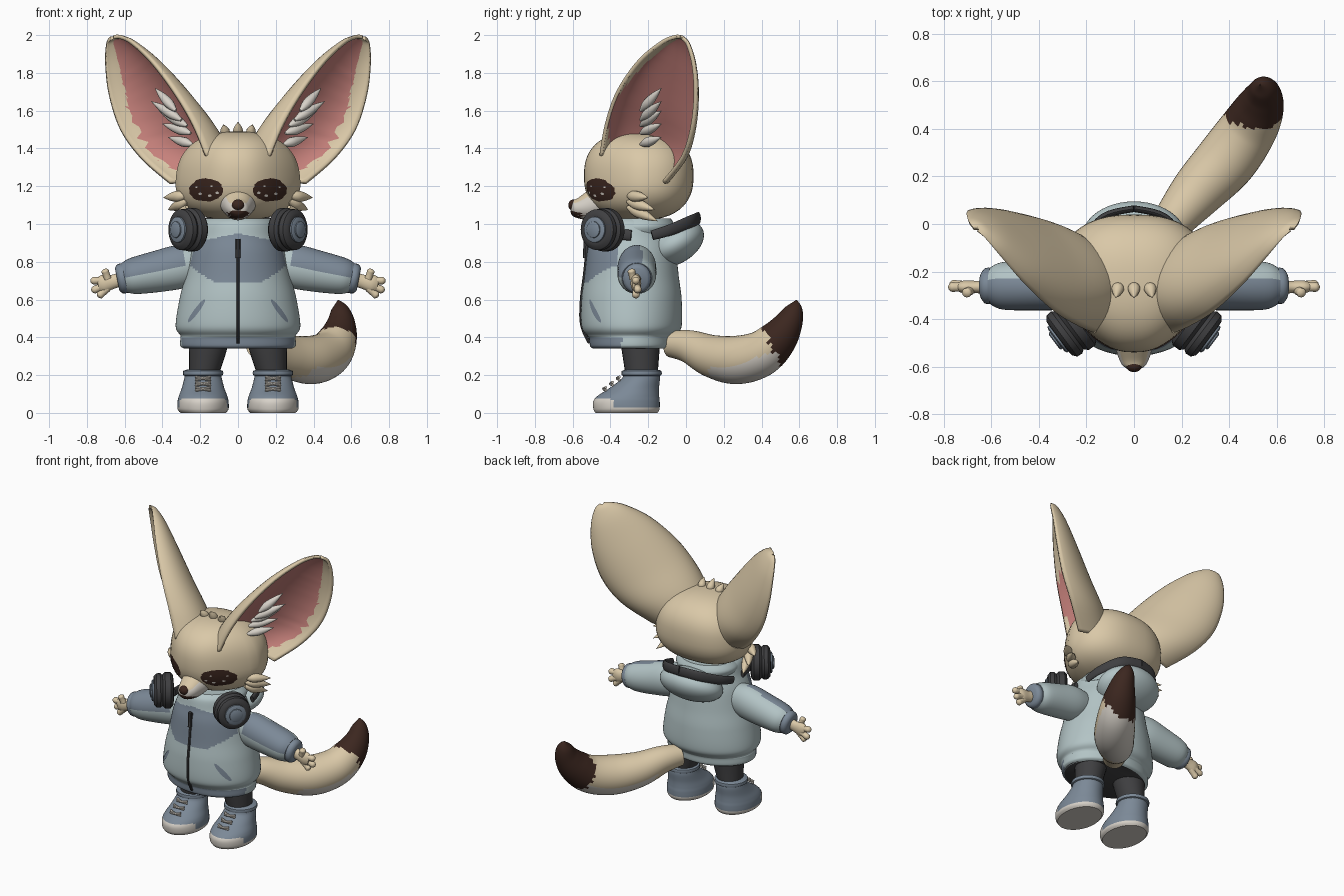
import bpy, bmesh, math, random
from mathutils import Vector
from mathutils.bvhtree import BVHTree

random.seed(4)
if "Cube" in bpy.data.objects:
    bpy.data.objects.remove(bpy.data.objects["Cube"])


def material(name, *rgb):
    m = bpy.data.materials.new(name)
    m.use_nodes = True
    m.diffuse_color = (*rgb, 1)
    for node in m.node_tree.nodes:
        if node.type == 'BSDF_PRINCIPLED':
            node.inputs["Base Color"].default_value = (*rgb, 1)
    return m


fur = material("sand fur", .7, .58, .39)
pink = material("ear pink", .57, .22, .2)
cream = material("cream fur", .68, .64, .58)
brown = material("dark brown", .045, .02, .014)
gray = material("charcoal", .05, .05, .053)
light = material("pale blue cloth", .45, .55, .56)
slate = material("slate blue cloth", .2, .25, .31)
made = []


def finish(name, bm, mats, rule=None, mirror=False, recalc=True):
    """Turn a bmesh into an object, colouring faces by a rule."""
    if recalc:
        bmesh.ops.recalc_face_normals(bm, faces=bm.faces)
    bm.normal_update()
    if rule:
        for f in bm.faces:
            f.material_index = int(rule(f.calc_center_median(), f.normal))
    me = bpy.data.meshes.new(name)
    bm.to_mesh(me)
    ob = bpy.data.objects.new(name, me)
    bpy.context.collection.objects.link(ob)
    for m in mats:
        me.materials.append(m)
    if mirror:
        ob.modifiers.new("Mirror", 'MIRROR').use_mirror_merge = False
    made.append(ob)
    return BVHTree.FromBMesh(bm)


def smooth(rows, steps):
    """Catmull-Rom interpolation of rows of numbers."""
    if steps < 2:
        return rows
    out = []
    for i in range(len(rows) - 1):
        a, b, c, d = (rows[max(0, min(len(rows) - 1, i + k))] for k in (-1, 0, 1, 2))
        for s in range(steps):
            t = s / steps
            out.append([q + .5 * t * (r - p + t * (2 * p - 5 * q + 4 * r - w + t * (3 * (q - r) + w - p)))
                        for p, q, r, w in zip(a, b, c, d)])
    return out + [rows[-1]]


def tube(name, rows, mats, rule=None, mirror=False, axis=None, ref=None, n=24, steps=5):
    """Loft elliptic rings given as (x, y, z, side radius, other radius)."""
    rows = [(*r, r[3]) if len(r) == 4 else r for r in rows]
    rows = smooth(rows, steps)
    pts = [Vector(r[:3]) for r in rows]
    whole = (pts[-1] - pts[0]).normalized()
    ref = Vector(ref) if ref else Vector((0, 1, 0) if abs(whole.z) > .8 else (0, 0, 1))
    bm = bmesh.new()
    rings = []
    for i, r in enumerate(rows):
        t = axis or (pts[min(i + 1, len(pts) - 1)] - pts[max(i - 1, 0)]).normalized()
        u = t.cross(ref).normalized()
        v = t.cross(u)
        angles = [math.tau * k / n for k in range(n)]
        rings.append([bm.verts.new(pts[i] + u * max(r[3], .001) * math.cos(a)
                                   + v * max(r[4], .001) * math.sin(a)) for a in angles])
    for a, b in zip(rings, rings[1:]):
        for k in range(n):
            j = (k + 1) % n
            bm.faces.new((a[k], a[j], b[j], b[k]))
    bm.faces.new(rings[0])
    bm.faces.new(rings[-1])
    return finish(name, bm, mats, rule, mirror)


def ball(name, centre, radii, mats, shape=None):
    bm = bmesh.new()
    bmesh.ops.create_uvsphere(bm, u_segments=48, v_segments=32, radius=1)
    for v in bm.verts:
        p = shape(v.co) if shape else v.co
        v.co = Vector(centre) + Vector(a * b for a, b in zip(p, radii))
    return finish(name, bm, mats)


def spike(name, base, tip, r, mat, mirror=True):
    a, b = Vector(base), Vector(tip)
    tube(name, [(*a.lerp(b, t), r * w) for t, w in ((0, .3), (.3, 1), (.65, .75), (1, .02))],
         [mat], mirror=mirror, n=10, steps=3)


def plate(name, surface, x, z, a, b, mat, turn=0, wave=0, lift=.004, mirror=True):
    """Thin painted patch laid on the front of a surface."""
    bm = bmesh.new()
    n, rings = 40, []

    def put(px, pz):
        hit = surface.ray_cast(Vector((px, -2, pz)), Vector((0, 1, 0)))[0]
        if hit is None:
            hit = surface.find_nearest(Vector((px, -.5, pz)))[0]
        return bm.verts.new(hit - Vector((0, lift, 0)))
    for k in range(1, 5):
        ring = []
        for i in range(n):
            t = math.tau * i / n
            s = k / 4 * (1 + random.uniform(-wave, wave))
            p, q = a * s * math.cos(t), b * s * math.sin(t)
            ring.append(put(x + p * math.cos(turn) - q * math.sin(turn),
                            z + p * math.sin(turn) + q * math.cos(turn)))
        rings.append(ring)
    mid = put(x, z)
    for i in range(n):
        j = (i + 1) % n
        bm.faces.new((mid, rings[0][i], rings[0][j]))
        for p, q in zip(rings, rings[1:]):
            bm.faces.new((p[i], q[i], q[j], p[j]))
    finish(name, bm, [mat], mirror=mirror, recalc=False)


# Head and face
def skull(v):
    x, y, z = (math.copysign(abs(c) ** .82, c) for c in v)
    return x * (1 - .38 * max(0, -y)) * (1 - .08 * z), y, z


head = ball("head", (0, -.25, 1.255), (.328, .29, .235), [fur], shape=skull)
muzzle = tube("muzzle", [(0, -.40, 1.15, .12, .1), (0, -.5, 1.105, .085, .085), (0, -.57, 1.085, .062, .054),
                         (0, -.6, 1.085, .042, .038), (0, -.61, 1.085, .01, .01)],
              [fur, cream], lambda c, n: n.z < .55 and c.z < 1.14, axis=Vector((0, -1, 0)), n=40)
ball("nose", (0, -.595, 1.1), (.034, .028, .03), [brown])
plate("mouth", muzzle, 0, 1.05, .068, .022, brown, wave=.06, mirror=False)
plate("eyes", head, .17, 1.18, .09, .06, brown, wave=.05)
for x, z, r in ((.11, 1.165, .009), (.15, 1.15, .01), (.2, 1.16, .009), (.22, 1.195, .006), (.14, 1.2, .006)):
    plate("eye_glint", head, x, z, r, r * .7, cream, lift=.008)
for x in (-.07, 0, .07):
    spike("crown_tuft", (x * .9, -.25, 1.465), (x * 1.1, -.31, 1.54 - abs(x) * .2), .026, fur, False)
for z, out, y, tip in ((1.15, .395, -.2, 1.14), (1.12, .37, -.165, 1.075), (1.09, .335, -.15, 1.015)):
    spike("cheek_tuft", (.27, -.31, z), (out, y, tip), .03, fur)

# Ears: curved shells between a front edge and a rear edge
front_edge = [(.17, -.45, 1.36), (.24, -.42, 1.53), (.34, -.36, 1.7), (.46, -.25, 1.86), (.565, -.13, 1.96),
              (.625, -.06, 1.99), (.66, -.03, 1.99)]
rear_edge = [(.36, -.12, 1.22), (.51, -.02, 1.35), (.62, .03, 1.5), (.68, .05, 1.68), (.7, .04, 1.84),
             (.695, .01, 1.95), (.675, -.02, 1.985)]
depths = [.24, .24, .2, .14, .08, .035, .012]
ear_rows = smooth([(*a, *b, d) for a, b, d in zip(front_edge, rear_edge, depths)], 6)
back = Vector((-.93, .37, 0))


def ear_shell(name, mat, rows, shrink=0, lining=False):
    bm = bmesh.new()
    n, grid = 24, []
    for r in rows:
        a, b = Vector(r[:3]), Vector(r[3:6])
        mid, half = (a + b) / 2, (b - a) / 2 * (1 - 2 * shrink)
        end = math.pi * (random.uniform(.84, .93) if lining else 1)
        grid.append([bm.verts.new(mid - half * math.cos(end * k / n)
                                  + back * max(r[6] - shrink, 0) * math.sin(end * k / n)) for k in range(n + 1)])
    for p, q in zip(grid, grid[1:]):
        for k in range(n):
            bm.faces.new((p[k], p[k + 1], q[k + 1], q[k]))
    bm.normal_update()
    if lining and sum(f.normal.dot(back) for f in bm.faces) > 0:
        bmesh.ops.reverse_faces(bm, faces=bm.faces)
    finish(name, bm, [mat], mirror=True, recalc=not lining)
    if not lining:
        solid = made[-1].modifiers.new("Thickness", 'SOLIDIFY')
        solid.thickness, solid.offset = .02, 0


ear_shell("ears", fur, ear_rows)
ear_shell("ear_linings", pink, ear_rows[:-4], .02, True)
for bx, bz, tx, tz in ((.33, 1.6, .44, 1.72), (.3, 1.55, .46, 1.65), (.27, 1.52, .42, 1.6),
                       (.25, 1.48, .4, 1.53), (.24, 1.42, .37, 1.46)):
    spike("ear_tuft", (bx, -.24, bz), (tx, -.13, tz), .026, cream)


# Jacket
def jacket_colour(c, n):
    x = abs(c.x)
    if n.z < -.9 and c.z < .36:
        return 2
    chest = .685 + .7 * max(0, x - .12) < c.z < .95 - .2 * x and c.y < -.36
    return chest or (c.z < .4 and c.y < -.34)


profile = [(.34, .285, .205), (.355, .305, .22), (.395, .305, .225), (.41, .305, .235), (.46, .33, .265), (.6, .31, .265),
           (.72, .28, .25), (.85, .25, .235), (.93, .22, .215), (1, .2, .2), (1.03, .17, .17)]
torso = tube("jacket_body", [(0, -.288, z, rx, ry) for z, rx, ry in profile], [light, slate, gray],
             jacket_colour, axis=Vector((0, 0, 1)), n=120, steps=12)
ball("hood", (0, -.06, .895), (.22, .155, .115), [light],
     shape=lambda v: (v.x, v.y, v.z + .4 * v.y))
tube("neck_collar", [(0, -.25, .95, .2, .18), (0, -.24, .99, .21, .18), (0, -.24, 1.03, .18, .16)],
     [light], axis=Vector((0, 0, 1)), n=40)
zip_path = [(0, torso.ray_cast(Vector((0, -2, z / 100)), Vector((0, 1, 0)))[0].y, z / 100, .009)
            for z in range(37, 97, 6)]
tube("zipper", zip_path, [gray], n=8, steps=2)
tube("zip_pull", [(0, -.532, .82, .014), (0, -.53, .92, .012)], [gray], n=8, steps=1)
plate("pockets", torso, .22, .54, .075, .013, slate, turn=-.93)

# Sleeves, cuffs and hands
tube("sleeves", [(.2, -.26, .79, .08, .09), (.3, -.26, .775, .1, .115), (.42, -.26, .75, .103, .11),
                 (.55, -.26, .725, .1, .097), (.6, -.26, .715, .08, .08)], [light, slate],
     lambda c, n: c.x > .29 and n.y < .25 and c.z > .825 - .19 * c.x, mirror=True, n=40)
tube("cuffs", [(.58, -.26, .718, .07, .076), (.6, -.26, .714, .075, .08), (.625, -.26, .709, .075, .078),
               (.64, -.26, .706, .055, .06)], [slate], mirror=True, steps=2)
tube("palms", [(.61, -.265, .71, .03, .038), (.66, -.265, .695, .026, .037), (.71, -.265, .685, .028, .047),
               (.74, -.265, .678, .018, .035)], [fur], mirror=True)
for y, z, tx, ty, tz in ((-.28, .71, .705, -.29, .755), (-.265, .7, .77, -.265, .7),
                         (-.26, .68, .765, -.255, .65), (-.265, .66, .735, -.265, .62)):
    tip = Vector((tx, ty, tz))
    root = Vector((.69, y, z))
    tube("finger", [(*root.lerp(tip, t), r) for t, r in ((0, .02), (.6, .019), (.95, .02), (1.1, .011), (1.15, .002))],
         [fur], mirror=True, n=12, steps=3)

# Headphones resting round the neck
facing = Vector((.8, -.6, 0))
centre = Vector((.275, -.45, .97))


def cup(name, steps, mat):
    tube(name, [(*(centre + facing * d), r) for d, r in steps], [mat], mirror=True, axis=facing, n=32, steps=1)


cup("ear_cushions", ((-.075, .07), (-.07, .1), (-.055, .115), (-.02, .115), (-.005, .1)), gray)
cup("ear_cups", ((-.01, .095), (.01, .11), (.035, .108), (.05, .09), (.052, .075)), gray)
cup("cup_rings", ((.04, .07), (.06, .068), (.065, .058)), slate)
cup("cup_centres", ((.05, .045), (.072, .043), (.076, .035)), slate)
tube("band_arms", [(.22, -.4, .95, .012, .03), (.235, -.29, .94, .012, .028)], [gray], mirror=True, n=16, steps=2)
tube("headband", [(.235, -.18, .94, .014, .026), (.215, -.08, .97, .014, .03),
                  (.13, .03, 1.015, .014, .034), (0, .065, 1.03, .014, .034)], [gray], mirror=True, n=16)

# Legs and shoes
up = Vector((0, 0, 1))
tube("legs", [(.15, -.24, .42, .11, .11), (.16, -.24, .33, .1, .1), (.18, -.235, .2, .078, .085)],
     [gray], mirror=True, axis=up)
tube("shoes", [(.185, y, z, rx, ry) for z, y, rx, ry in (
    (0, -.315, .12, .165), (.02, -.315, .135, .175), (.06, -.315, .135, .176), (.09, -.305, .128, .163),
    (.13, -.275, .113, .132), (.18, -.24, .1, .102), (.21, -.235, .095, .095))], [slate, cream],
     lambda c, n: c.z < .028 or (c.y < -.39 and c.z < .076), mirror=True, axis=up, n=48, steps=8)
tube("shoe_cuffs", [(.185, -.235, z, r) for z, r in ((.195, .09), (.2, .105), (.222, .105), (.23, .08))],
     [slate], mirror=True, axis=up, steps=2)
for k in range(3):
    y, z = -.436 + .036 * k, .127 + .028 * k
    for tilt in (-.008, .008):
        tube("lace", [(.145, y + .012, z - tilt, .007), (.185, y, z, .008), (.225, y + .012, z + tilt, .007)],
             [cream], mirror=True, n=8, steps=2)


# Tail with a pale underside and dark tip
def tail_colour(c, n):
    if c.y + .5 * c.z + random.uniform(-.012, .012) > .63:
        return 2
    return n.z < -.25 and c.y > .12


tube("tail", [(.1, -.08, .365, .07), (.17, .02, .35, .088), (.27, .14, .3, .113), (.385, .265, .28, .128),
              (.475, .39, .31, .122), (.525, .48, .385, .105), (.545, .54, .47, .078), (.54, .575, .55, .046),
              (.53, .585, .597, .003)], [fur, cream, brown], tail_colour, ref=(.8, -.6, 0), n=40, steps=7)

# Smooth shading with sharp creases
for ob in bpy.context.selected_objects:
    ob.select_set(False)
for ob in made:
    ob.select_set(True)
bpy.context.view_layer.objects.active = made[0]
bpy.ops.object.shade_smooth_by_angle(angle=math.radians(40))
